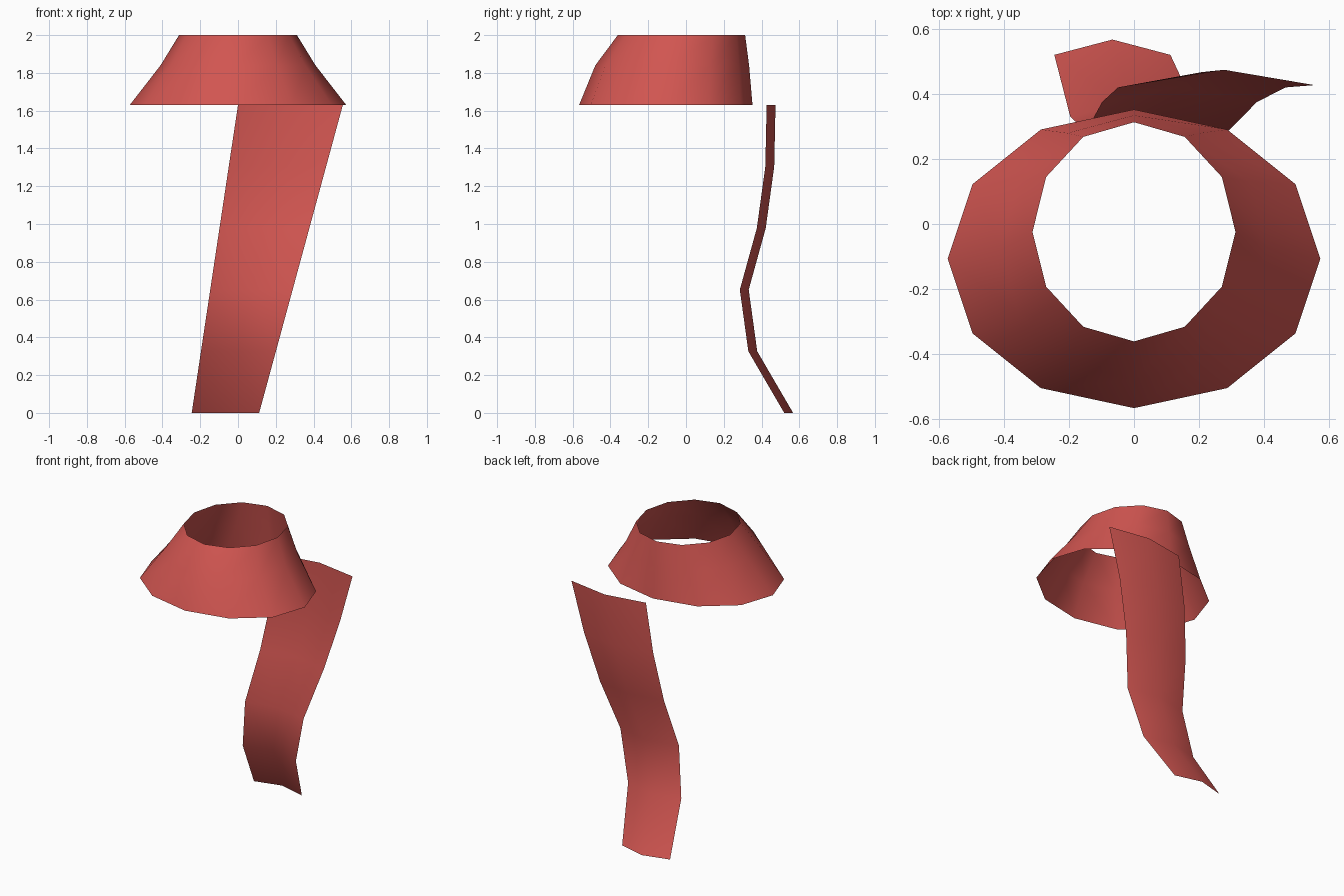
import bpy, math

if "Cube" in bpy.data.objects:
    bpy.data.objects.remove(bpy.data.objects["Cube"])

red = bpy.data.materials.new("scarf_red")
red.diffuse_color = (0.64, 0.092, 0.082, 1)
red.use_nodes = True
red.node_tree.nodes["Principled BSDF"].inputs["Base Color"].default_value = red.diffuse_color


def loft(name, rows, closed):
    """Skin quads between rows of points, smooth shaded."""
    n = len(rows[0])
    faces = []
    for r in range(len(rows) - 1):
        for i in range(n if closed else n - 1):
            j = (i + 1) % n
            faces.append((r * n + i, r * n + j, (r + 1) * n + j, (r + 1) * n + i))
    mesh = bpy.data.meshes.new(name)
    mesh.from_pydata([p for row in rows for p in row], [], faces)
    mesh.materials.append(red)
    mesh.polygons.foreach_set("use_smooth", [True] * len(faces))
    mesh.update()
    obj = bpy.data.objects.new(name, mesh)
    bpy.context.collection.objects.link(obj)
    return obj


# Neck wrap: open twelve-sided flared collar (z, x radius, y radius, y centre)
rings = [(1.63, 0.573, 0.459, -0.107),
         (1.84, 0.41, 0.407, -0.073),
         (2.0, 0.312, 0.337, -0.024)]
loft("neck_wrap",
     [[(rx * math.cos(a), cy + ry * math.sin(a), z)
       for a in (math.tau * k / 12 for k in range(12))]
      for z, rx, ry, cy in rings], True)

# Hanging tail: slanted, widening strip with a creased centre line, waving in y
wave = [0.52, 0.33, 0.285, 0.375, 0.42, 0.427]
tail = []
for k, y in enumerate(wave):
    t = k / (len(wave) - 1)
    left, right = -0.245 + 0.245 * t, 0.112 + 0.443 * t
    z = 1.63 * t
    tail.append([(right, y, z), ((left + right) / 2, y + 0.047, z), (left, y, z)])
loft("hanging_tail", tail, False)
